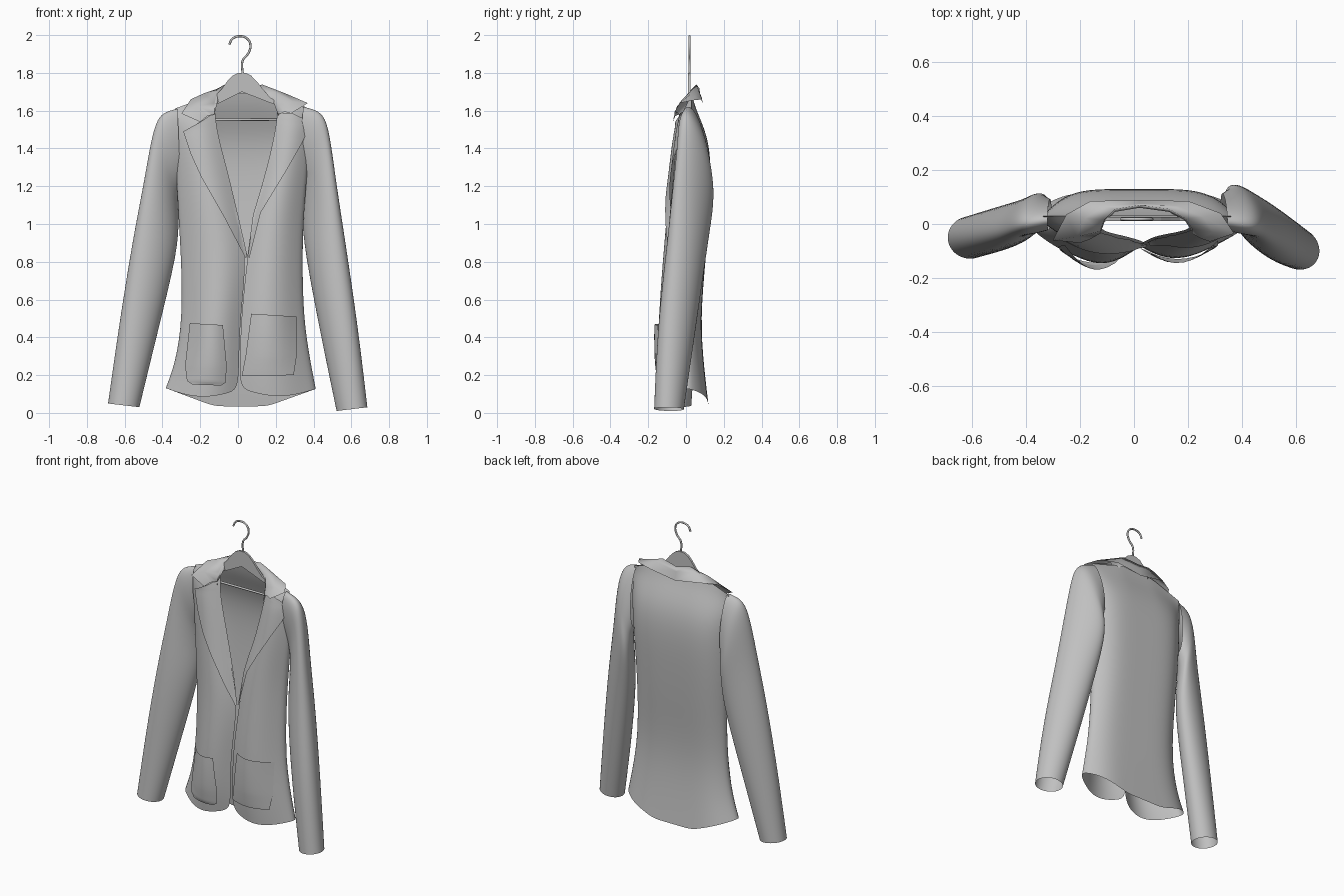
import bpy, math
from mathutils import Vector
from mathutils.bvhtree import BVHTree

cube = bpy.data.objects.get("Cube")
if cube:
    bpy.data.objects.remove(cube, do_unlink=True)

grey = bpy.data.materials.new("plain_grey")
grey.use_nodes = True
grey.diffuse_color = (0.53, 0.53, 0.53, 1)
grey.node_tree.nodes["Principled BSDF"].inputs["Base Color"].default_value = (0.53, 0.53, 0.53, 1)


def lerp(a, b, t):
    return a + (b - a) * t


def make(name, verts, faces, smooth=True, levels=0):
    mesh = bpy.data.meshes.new(name)
    mesh.from_pydata(verts, [], faces)
    mesh.materials.append(grey)
    mesh.polygons.foreach_set("use_smooth", [smooth] * len(mesh.polygons))
    obj = bpy.data.objects.new(name, mesh)
    bpy.context.collection.objects.link(obj)
    if levels:
        mod = obj.modifiers.new("Smooth", "SUBSURF")
        mod.levels = mod.render_levels = levels
    return obj


def sheet(name, rows, closed=False, levels=2):
    """Skin a list of equally long point rows."""
    n = len(rows[0])
    faces = []
    for r in range(len(rows) - 1):
        for c in range(n if closed else n - 1):
            d = (c + 1) % n
            faces.append((r * n + c, r * n + d, (r + 1) * n + d, (r + 1) * n + c))
    return make(name, [p for row in rows for p in row], faces, True, levels)


# Body: each row runs from one front edge around the back to the other
# depth: front y, side y, back y, back centre z; sides: edge x, edge z, seam x, seam z
depth = [(-.13, .0, .12, .035), (-.15, .0, .095, .24), (-.15, .0, .075, .5),
         (-.125, .01, .105, .82), (-.105, .02, .122, 1.05), (-.08, .02, .135, 1.3),
         (-.06, .02, .115, 1.47), (-.035, .02, .05, 1.61), (.03, .03, .03, 1.69)]
right = [(0, .12, -.405, .14), (.005, .25, -.35, .27), (.01, .5, -.312, .5),
         (.05, .82, -.32, .82), (0, 1.05, -.335, 1.05), (-.06, 1.3, -.345, 1.28),
         (-.11, 1.48, -.355, 1.44), (-.125, 1.61, -.365, 1.55), (-.12, 1.69, -.35, 1.605)]
left = [(.01, .13, .435, .135), (.01, .25, .405, .27), (.015, .5, .365, .5),
        (.05, .82, .358, .82), (.08, 1.05, .365, 1.05), (.155, 1.3, .385, 1.28),
        (.195, 1.48, .39, 1.44), (.215, 1.61, .39, 1.555), (.19, 1.69, .37, 1.615)]


def front_row(k, side, puff):
    yf, ys, _, _ = depth[k]
    xe, ze, xs, zs = side[k]
    pts = []
    for i in range(7):
        t = i / 6
        bulge = puff * math.sin(math.pi * (.2 + .8 * t))
        sag = .045 * math.sin(math.pi * t) if k == 0 else 0
        pts.append((lerp(xe, xs, t), lerp(ys, yf, bulge), lerp(ze, zs, t) - sag))
    return pts


def back_row(k):
    _, ys, yb, zb = depth[k]
    _, _, xr, zr = right[k]
    _, _, xl, zl = left[k]
    pts = []
    for i in range(1, 12):
        u = i / 12
        off = abs(2 * u - 1)
        pts.append((lerp(xr, xl, u), lerp(ys, yb, 1 - off ** 5),
                    lerp(lerp(zr, zl, u), zb, min(1, 1.5 * (1 - off)))))
    return pts


body = sheet("jacket_body", [front_row(k, right, 1) + back_row(k) + front_row(k, left, .87)[::-1]
                             for k in range(len(depth))])
bpy.context.view_layer.update()
surface = BVHTree.FromObject(body, bpy.context.evaluated_depsgraph_get())


def drape(x, z, outward, lift):
    """Lay a point on the front of the body, searching outward past the edge."""
    for i in range(12):
        hit = surface.ray_cast(Vector((x + outward * .008 * i, -1, z)), Vector((0, 1, 0)))[0]
        if hit and hit.y < .035:
            return (x, hit.y - lift, z)
    return (x, -.03, z)


def draped_sheet(name, stations, outward, lift, steps=6, across=8):
    """stations: (x, z of one edge, x, z of the other edge)"""
    rows = []
    for a, b in zip(stations, stations[1:]):
        for i in range(steps):
            rows.append([lerp(p, q, i / steps) for p, q in zip(a, b)])
    rows.append(list(stations[-1]))
    last = len(rows) - 1
    return sheet(name, [[drape(lerp(x0, x1, j / across), lerp(z0, z1, j / across), outward,
                               lift(r / last, j / across)) for j in range(across + 1)]
                        for r, (x0, z0, x1, z1) in enumerate(rows)], levels=0)


# Lapels folded back from the opening
def lapel_lift(r, c):
    return .007 + .009 * c


draped_sheet("right_lapel", [(-.125, 1.59, -.2, 1.54), (-.12, 1.51, -.29, 1.49),
                             (-.09, 1.4, -.25, 1.37), (-.06, 1.27, -.195, 1.25),
                             (0, 1.05, -.075, 1.04), (.05, .83, .04, .82)], -1, lapel_lift)
draped_sheet("left_lapel", [(.215, 1.59, .29, 1.585), (.21, 1.55, .385, 1.54),
                            (.19, 1.45, .345, 1.44), (.155, 1.3, .26, 1.29),
                            (.08, 1.05, .12, 1.06), (.05, .83, .06, .82)], 1, lapel_lift)

# Patch pockets, gaping a little at the top
draped_sheet("right_pocket", [(-.255, .475, -.08, .465), (-.28, .25, -.06, .25),
                              (-.27, .17, -.065, .16), (-.24, .15, -.09, .145)], -1,
             lambda r, c: .01 + .02 * (1 - r) * math.sin(math.pi * c))
draped_sheet("left_pocket", [(.07, .525, .31, .51), (.04, .3, .31, .3), (.02, .195, .295, .2)], 1,
             lambda r, c: .01 + .012 * (1 - r) * math.sin(math.pi * c))

# Collar: fold line and outer edge, from one notch around the neck to the other
collar = [((-.125, -.035, 1.58), (-.2, -.07, 1.54)), ((-.125, -.027, 1.64), (-.3, -.06, 1.585)),
          ((-.11, .015, 1.7), (-.25, .035, 1.66)), ((-.07, .055, 1.738), (-.16, .085, 1.665)),
          ((.02, .07, 1.72), (.02, .088, 1.635)), ((.13, .055, 1.738), (.2, .085, 1.66)),
          ((.19, .02, 1.7), (.32, .04, 1.655)), ((.215, -.018, 1.63), (.37, -.035, 1.64)),
          ((.215, -.035, 1.58), (.28, -.065, 1.585))]
rows = []
for fold, edge in collar:
    f, e = Vector(fold), Vector(edge)
    rows.append([f + Vector((0, -.01, -.06)), f, f.lerp(e, .5) + Vector((0, -.004, .012)), e])
sheet("collar", rows, levels=0)


# Sleeves: open tubes whose rings tilt into the armhole
# ring: inner x, inner z, outer x, outer z, centre y, half depth, sideways skew
def sleeve(name, side, rings):
    n = 16
    pts = []
    for xi, zi, xo, zo, yc, ry, skew in rings:
        ring = []
        for i in range(n):
            a = 2 * math.pi * i / n
            t = (1 + math.cos(a)) / 2
            ring.append((side * lerp(xi, xo, t), yc + ry * math.sin(a) - skew * math.cos(a),
                         lerp(zi, zo, t)))
        pts.append(ring)
    return sheet(name, pts, closed=True)


sleeve("right_sleeve", -1, [(.305, 1.22, .32, 1.615, .035, .055, .02),
                            (.312, 1.19, .385, 1.6, .035, .065, .03),
                            (.315, 1.16, .428, 1.565, .035, .068, .035),
                            (.315, 1.12, .462, 1.45, .035, .07, .045),
                            (.312, 1.02, .5, 1.22, .02, .075, .045),
                            (.315, .86, .56, .92, .0, .085, .035),
                            (.42, .44, .633, .46, -.027, .085, .02),
                            (.52, .03, .69, .05, -.05, .08, 0)])
sleeve("left_sleeve", 1, [(.32, 1.24, .345, 1.625, .045, .06, .035),
                          (.33, 1.21, .415, 1.61, .045, .07, .045),
                          (.335, 1.18, .465, 1.57, .045, .075, .05),
                          (.335, 1.13, .492, 1.45, .05, .08, .06),
                          (.337, 1.03, .525, 1.2, .035, .09, .065),
                          (.35, .86, .572, .9, .005, .1, .045),
                          (.43, .44, .637, .46, -.05, .1, .03),
                          (.52, .01, .687, .03, -.09, .08, .01)])

# Hanger: flat shaped plate, cross bar and hook
outline = [(-.31, 1.55), (-.13, 1.67), (-.09, 1.71), (-.055, 1.758), (-.03, 1.785), (0, 1.8),
           (.04, 1.8), (.07, 1.785), (.1, 1.755), (.135, 1.71), (.17, 1.67), (.34, 1.56),
           (.33, 1.53), (.2, 1.63), (.02, 1.7), (-.12, 1.63), (-.3, 1.52)]
n = len(outline)
make("hanger_arms", [(x, y, z) for y in (.011, .025) for x, z in outline],
     [tuple(range(n)), tuple(range(2 * n - 1, n - 1, -1))]
     + [(i, i + n, (i + 1) % n + n, (i + 1) % n) for i in range(n)], smooth=False)


def wire(name, pts, radius):
    curve = bpy.data.curves.new(name, "CURVE")
    curve.dimensions = "3D"
    curve.bevel_depth = radius
    curve.bevel_resolution = 2
    curve.use_fill_caps = True
    curve.materials.append(grey)
    spline = curve.splines.new("BEZIER")
    spline.bezier_points.add(len(pts) - 1)
    for bp, p in zip(spline.bezier_points, pts):
        bp.co = p
        bp.handle_left_type = bp.handle_right_type = "AUTO"
    bpy.context.collection.objects.link(bpy.data.objects.new(name, curve))


wire("hanger_bar", [(-.3, .02, 1.55), (.34, .02, 1.555)], .007)
wire("hanger_hook", [(x, .018, z) for x, z in
                     [(.025, 1.79), (.025, 1.865), (.055, 1.905), (.066, 1.945), (.05, 1.98),
                      (.01, 1.994), (-.03, 1.98), (-.046, 1.95)]], .006)
